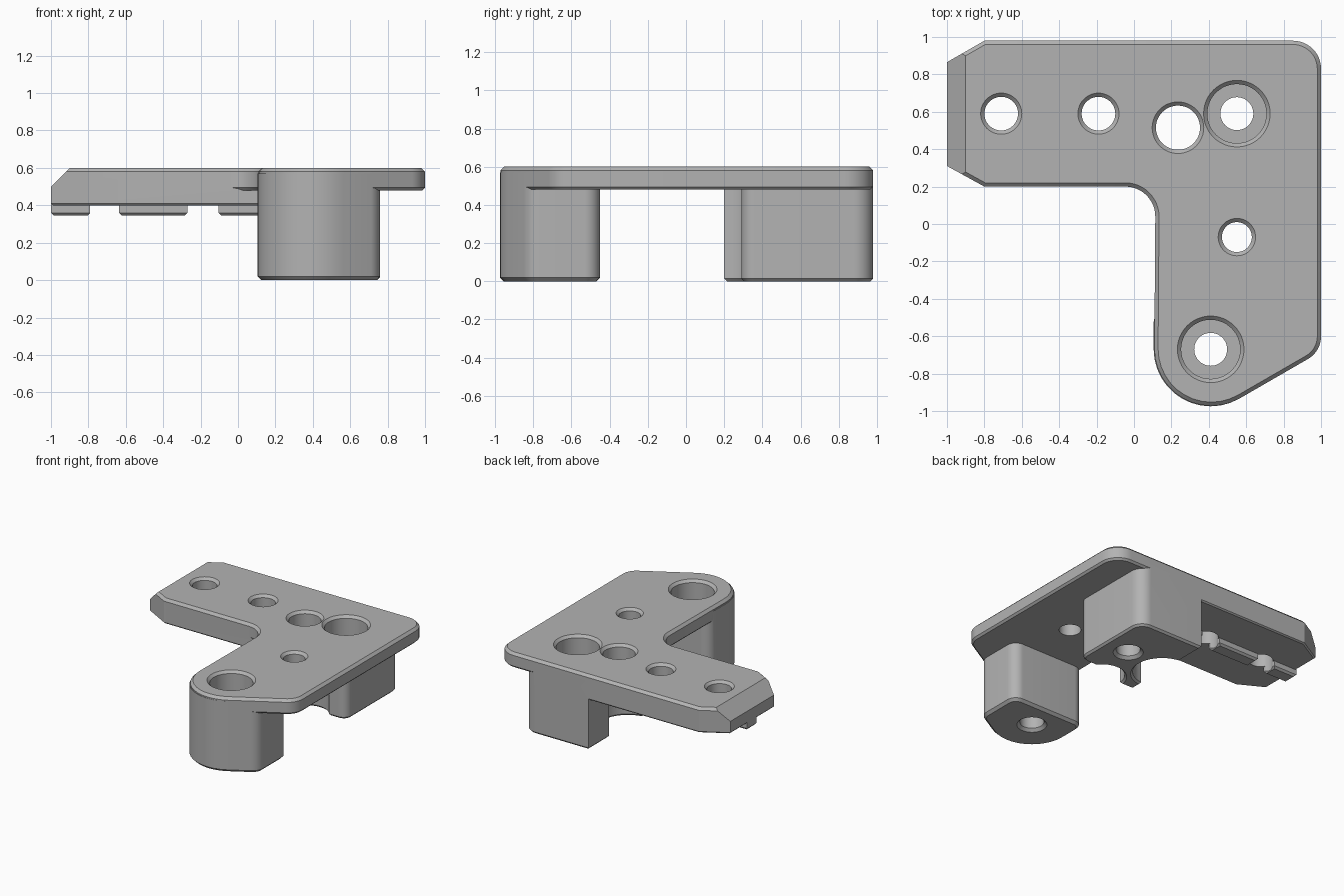
import bpy
import bmesh
from math import cos, sin, tan, pi, radians
from mathutils import Vector

if "Cube" in bpy.data.objects:
    bpy.data.objects.remove(bpy.data.objects["Cube"])

grey = bpy.data.materials.new("plain_grey")
grey.use_nodes = True
colour = (0.45, 0.45, 0.45, 1)
grey.diffuse_color = colour
grey.node_tree.nodes["Principled BSDF"].inputs["Base Color"].default_value = colour

TOP = 0.6


def make_object(name, bm):
    bmesh.ops.recalc_face_normals(bm, faces=bm.faces)
    mesh = bpy.data.meshes.new(name)
    bm.to_mesh(mesh)
    bm.free()
    mesh.materials.append(grey)
    obj = bpy.data.objects.new(name, mesh)
    bpy.context.collection.objects.link(obj)
    return obj


def arc(cx, cy, r, start, end, steps=20):
    angles = [radians(start + (end - start) * i / steps) for i in range(steps + 1)]
    return [(cx + r * cos(a), cy + r * sin(a)) for a in angles]


def rounded(corners, steps=12):
    """Outline from (x, y[, radius]) corners, filleting those with a radius."""
    out = []
    for i, c in enumerate(corners):
        p = Vector(c[:2])
        if len(c) < 3:
            out.append(tuple(p))
            continue
        u = (Vector(corners[i - 1][:2]) - p).normalized()
        v = (Vector(corners[(i + 1) % len(corners)][:2]) - p).normalized()
        half = u.angle(v) / 2
        centre = p + (u + v).normalized() * c[2] / sin(half)
        a = p + u * c[2] / tan(half) - centre
        b = p + v * c[2] / tan(half) - centre
        sweep = pi - 2 * half
        for k in range(steps + 1):
            t = k / steps
            q = (a * sin((1 - t) * sweep) + b * sin(t * sweep)) / sin(sweep)
            out.append(tuple(centre + q))
    return out


def prism(name, outline, z0, z1, low=0.0, high=0.0):
    """Extruded outline with optional chamfers on the lower and upper rims."""
    bm = bmesh.new()
    face = bm.faces.new([bm.verts.new((x, y, z0)) for x, y in outline])
    new = bmesh.ops.extrude_face_region(bm, geom=[face])["geom"]
    bmesh.ops.translate(bm, vec=(0, 0, z1 - z0),
                        verts=[g for g in new if isinstance(g, bmesh.types.BMVert)])
    bmesh.ops.recalc_face_normals(bm, faces=bm.faces)
    for z, size in ((z0, low), (z1, high)):
        if size:
            rim = [e for e in bm.edges if all(abs(v.co.z - z) < 1e-5 for v in e.verts)]
            bmesh.ops.bevel(bm, geom=rim, offset=size, segments=1,
                            affect='EDGES', clamp_overlap=False)
    return make_object(name, bm)


def lathe(name, x, y, profile, sides=48):
    """Solid of revolution from (radius, z) pairs, low to high."""
    bm = bmesh.new()
    rings = [[bm.verts.new((x + r * cos(2 * pi * i / sides), y + r * sin(2 * pi * i / sides), z))
              for i in range(sides)] for r, z in profile]
    bm.faces.new(rings[0])
    bm.faces.new(rings[-1])
    for a, b in zip(rings, rings[1:]):
        for i in range(sides):
            j = (i + 1) % sides
            bm.faces.new((a[i], a[j], b[j], b[i]))
    return make_object(name, bm)


def combine(target, tool, operation):
    tool.hide_render = True
    mod = target.modifiers.new(operation, 'BOOLEAN')
    mod.operation, mod.solver, mod.object = operation, 'EXACT', tool
    bpy.ops.object.select_all(action='DESELECT')
    target.select_set(True)
    bpy.context.view_layer.objects.active = target
    bpy.ops.object.modifier_apply(modifier=mod.name)
    bpy.data.objects.remove(tool)


# L-shaped top plate
def slant(x):
    return -0.934 + (x - 0.5625) * tan(radians(30))


bracket = prism("corner_bracket", rounded([
    (-1, 0.31), (-0.8, 0.2), (0.115, 0.2, 0.16), (0.105, slant(0.105), 0.305),
    (1, slant(1), 0.14), (1, 0.98, 0.15), (-0.8, 0.98), (-1, 0.865)]),
    0.48, TOP, low=0.015, high=0.02)

# thick arm with its chamfered tip
parts = [prism("arm", [(-1, 0.31), (-0.8, 0.2), (0.18, 0.2), (0.18, 0.98),
                       (-0.8, 0.98), (-1, 0.865)], 0.4, 0.55, low=0.01)]

# front post
parts.append(prism("front_post", rounded([
    (0.105, -0.45, 0.08), (0.105, slant(0.105), 0.305),
    (0.76, slant(0.76), 0.1), (0.76, -0.45, 0.08)]), 0, 0.57, low=0.02))

# back block with two scooped sides
block = [(0.18, 0.98)] + arc(0.16, 0.51, 0.215, 84.7, -84.7) + [(0.18, 0.2)]
block += arc(0.47, 0.19, 0.17, 176.6, 36)
block += rounded([(0.6, 0.29), (0.76, 0.29, 0.07), (0.76, 0.98, 0.1), (0.6, 0.98)])[1:-1]
parts.append(prism("back_block", block, 0, 0.57, low=0.015))

# locating rib under the arm, broken at the screw holes
for x0, x1 in ((-1, -0.79), (-0.635, -0.27), (-0.105, 0.18)):
    parts.append(prism("rib", [(x0, 0.53), (x1, 0.53), (x1, 0.65), (x0, 0.65)],
                       0.345, 0.45, low=0.015))

for part in parts:
    combine(bracket, part, 'UNION')

# plain holes with a countersunk rim
for x, y, r in ((-0.71, 0.59, 0.09), (-0.19, 0.59, 0.09),
                (0.235, 0.515, 0.118), (0.55, -0.07, 0.08)):
    combine(bracket, lathe("hole_cutter", x, y, [
        (r, -0.1), (r, TOP - 0.02), (r + 0.07, TOP + 0.05)]), 'DIFFERENCE')

# counterbored holes through the post and the block
for x, y in ((0.55, 0.59), (0.41, -0.67)):
    combine(bracket, lathe("bore_cutter", x, y, [
        (0.16, -0.05), (0.088, 0.022), (0.088, 0.25), (0.158, 0.25),
        (0.158, TOP - 0.02), (0.228, TOP + 0.05)]), 'DIFFERENCE')

# sloping cut on the arm tip
tip = prism("tip_cutter", [(-0.5, -1), (0.5, -1), (0.5, 1), (-0.5, 1)], -0.5, 0.5)
tip.rotation_euler = (0, pi / 4, 0)
tip.location = (-0.95 - 0.3536, 0.59, 0.55 + 0.3536)
bpy.context.view_layer.update()
combine(bracket, tip, 'DIFFERENCE')

bpy.ops.object.shade_smooth_by_angle(angle=radians(25))
